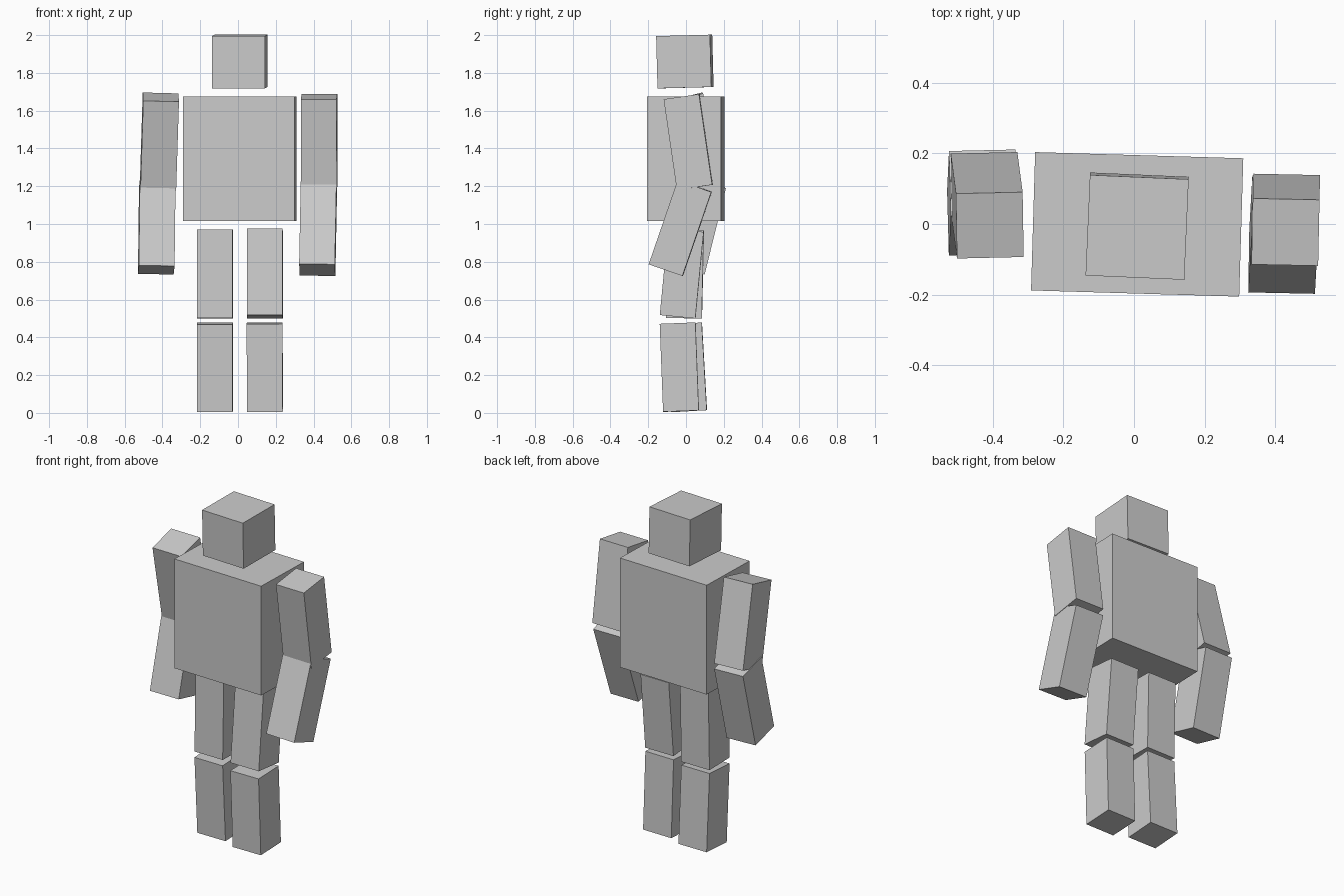
import bpy
from math import radians


def box(name, size, center, tilt=0, roll=0, yaw=-1.5):
    """Box posed by tilt (about x), roll (about y) and yaw (about z), in degrees."""
    bpy.ops.mesh.primitive_cube_add(size=1, location=center)
    ob = bpy.context.object
    ob.name = name
    ob.scale = size
    ob.rotation_euler = (radians(tilt), radians(roll), radians(yaw))
    return ob


# head and torso
box("head", (0.28, 0.285, 0.277), (0.009, -0.006, 1.86), tilt=1.5, yaw=-2.5)
box("torso", (0.59, 0.392, 0.658), (0.009, -0.001, 1.346), yaw=-1.7)

# limbs: name, length, centre, tilt, roll, yaw
W = 0.189
limbs = [
    ("right_upper_arm", 0.485, (0.43, 0.012, 1.434), 8.3, 0, -1.2),
    ("right_forearm", 0.47, (0.424, -0.030, 0.979), -19, 0.7, -1.2),
    ("left_upper_arm", 0.487, (-0.416, 0.053, 1.435), 13.5, 1.5, 1.3),
    ("left_forearm", 0.47, (-0.430, 0.061, 0.985), -13.8, 1.0, 1.3),
    ("right_thigh", 0.46, (0.142, -0.022, 0.738), -5.5, 0, -0.5),
    ("right_shin", 0.466, (0.142, -0.035, 0.242), 2.2, -0.3, -0.5),
    ("left_thigh", 0.468, (-0.122, -0.005, 0.735), -1.3, 0, -0.5),
    ("left_shin", 0.465, (-0.122, 0.003, 0.241), 3.3, 0, -0.5),
]
for name, length, center, tilt, roll, yaw in limbs:
    box(name, (W, W, length), center, tilt, roll, yaw)
